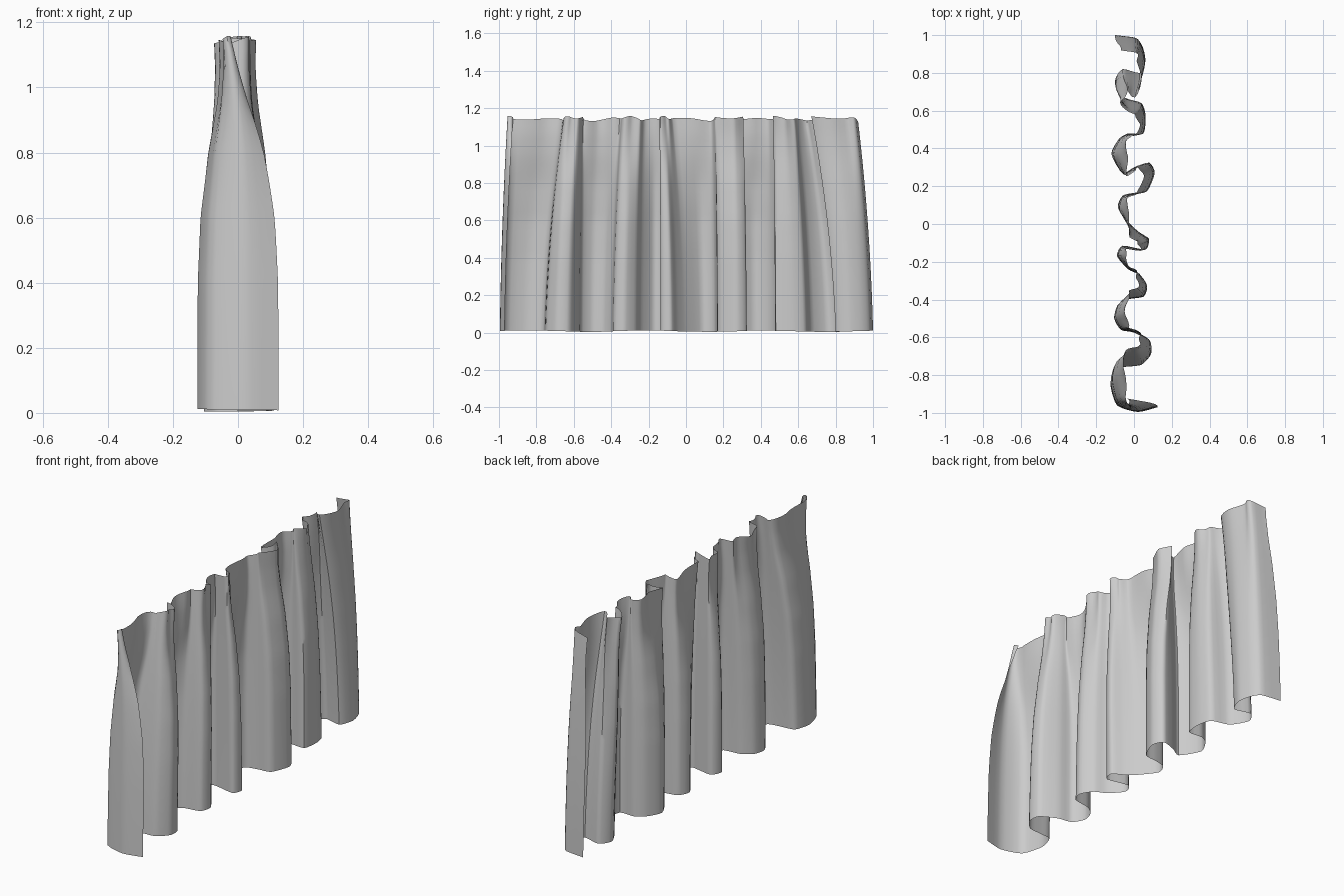
import bpy, bmesh, math
from mathutils import Vector
from mathutils.geometry import interpolate_bezier

if "Cube" in bpy.data.objects:
    bpy.data.objects.remove(bpy.data.objects["Cube"])

# Plan outline of the hem (x, y), from one end of the curtain to the other
HEM = [(.125, -.97), (.02, -.995), (-.09, -.96), (-.125, -.85), (-.10, -.765),
       (-.03, -.755), (.04, -.745), (.09, -.69), (.085, -.625), (.0, -.575), (-.07, -.56),
       (-.105, -.50), (-.09, -.44), (-.04, -.40), (.05, -.385), (.07, -.33), (.03, -.27),
       (-.03, -.24), (-.09, -.17), (-.06, -.115), (.06, -.135), (.08, -.08), (.03, -.045),
       (-.02, .0), (-.085, .09), (-.06, .15), (.0, .165), (.07, .175), (.11, .27),
       (.08, .325), (.0, .30), (-.06, .27), (-.12, .37), (-.08, .45), (-.03, .48),
       (.05, .48), (.062, .57), (.04, .64), (-.05, .67), (-.10, .76), (-.06, .82),
       (.03, .80), (.06, .87), (.045, .94), (.01, .985), (-.10, 1.0)]
# Where each stretch of the hem ends up along the top edge (hem y, top y)
SLIDE = [(-1, -.96), (-.85, -.78), (-.76, -.66), (-.69, -.62), (-.55, -.54), (-.38, -.33),
         (-.27, -.25), (-.15, -.15), (.0, -.07), (.17, .16), (.31, .29), (.48, .47),
         (.65, .58), (.80, .67), (.90, .84), (1, .92)]
# How far the pinch has progressed at each height (z, amount)
RISE = [(0, 0), (.4, .02), (.6, .13), (.8, .45), (.95, .84), (1.06, 1), (1.16, 1)]
# Fold depth left at the top edge (hem y, factor)
DEPTH = [(-1, .5), (-.85, .35), (-.65, .45), (-.5, .35), (-.33, .4), (-.17, .5), (-.1, .5),
         (.05, .35), (.13, .4), (.27, .45), (.37, .3), (.57, .45), (.7, .6), (1, .6)]


def lookup(table, v):
    for (a, p), (b, q) in zip(table, table[1:]):
        if v <= b:
            return p + (q - p) * max(0, (v - a) / (b - a))
    return table[-1][1]


def spline(pts, steps):
    """Smooth curve through the points, kept fairly angular."""
    p = [Vector((x, y, 0)) for x, y in pts]
    p = [p[0] * 2 - p[1]] + p + [p[-1] * 2 - p[-2]]
    out = []
    for i in range(1, len(p) - 2):
        a, b = p[i], p[i + 1]
        out += interpolate_bezier(a, a + (b - p[i - 1]) / 9, b - (p[i + 2] - a) / 9, b, steps + 1)[:-1]
    return out + [p[-2]]


# Curtain sheet: hem outline lofted up to a pinched, shifted top edge
hem = spline(HEM, 4)
ROWS = 32
bm = bmesh.new()
grid = []
for r in range(ROWS + 1):
    t = r / ROWS
    row = []
    for i, p in enumerate(hem):
        ripple = math.sin(i * .55) + math.sin(i * .23 + 1)
        z0 = .008 + .004 * math.sin(i * .11)
        z = z0 + (1.145 + .007 * ripple - z0) * t
        k = 1 + (lookup(DEPTH, p.y) - 1) * lookup(RISE, z)
        x = p.x * k - .005 * t ** 3
        s = .35 * t + .65 * t * t
        y = p.y + (lookup(SLIDE, p.y) - p.y) * s
        # small extra crumples growing towards the top
        x += .011 * t ** 4 * math.sin(i * .8)
        # near end curls across the opening at the top
        x -= .09 * t ** 5 * max(0, 1 - i / 7)
        row.append(bm.verts.new((x, y, z)))
    grid.append(row)
for lo, hi in zip(grid, grid[1:]):
    for i in range(len(lo) - 1):
        bm.faces.new((lo[i], lo[i + 1], hi[i + 1], hi[i]))
mesh = bpy.data.meshes.new("curtain")
bm.to_mesh(mesh)
bm.free()
curtain = bpy.data.objects.new("curtain", mesh)
bpy.context.collection.objects.link(curtain)
bpy.context.view_layer.objects.active = curtain
curtain.select_set(True)
bpy.ops.object.shade_smooth_by_angle(angle=math.radians(50))
